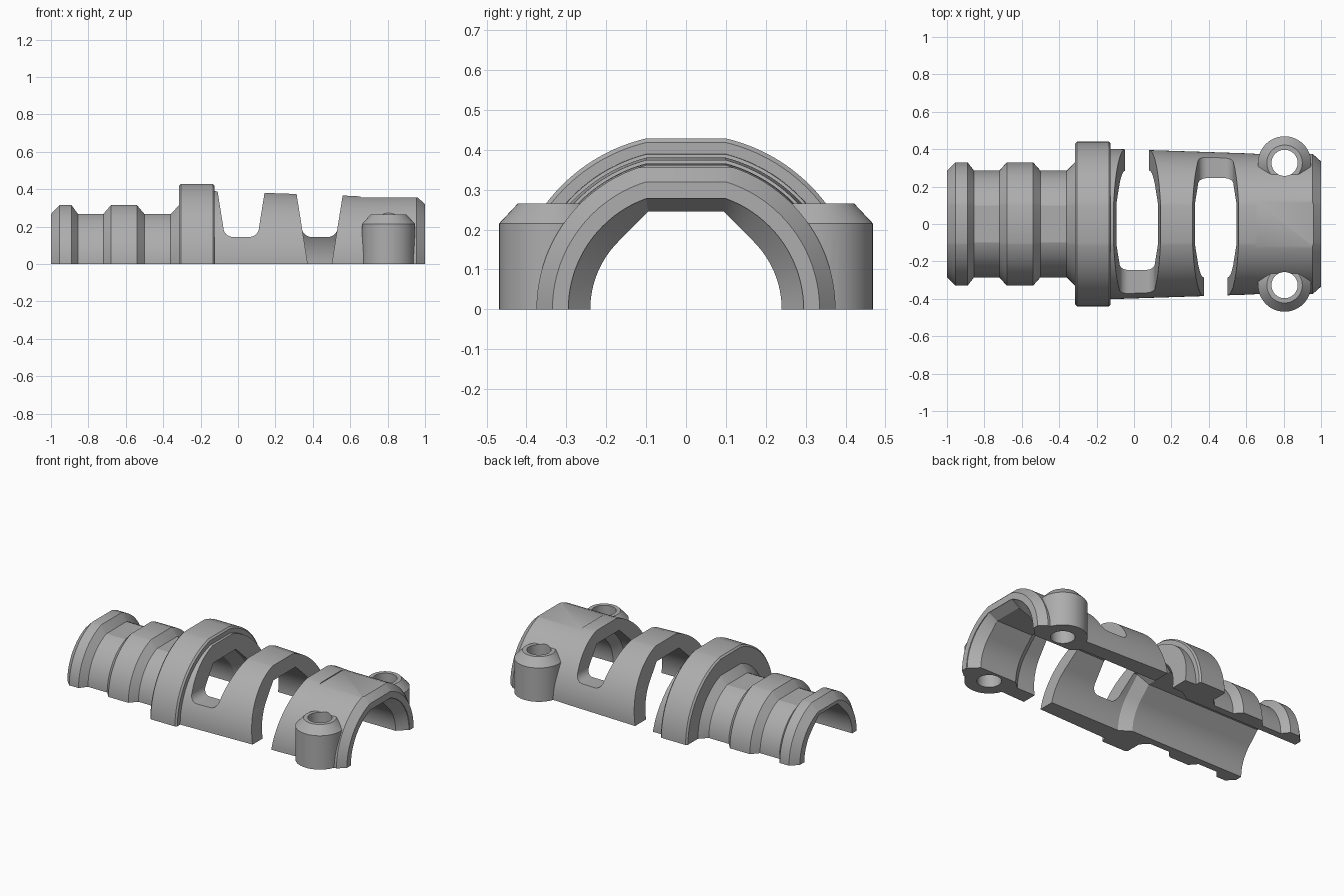
import bpy, bmesh, math

cube = bpy.data.objects.get("Cube")
if cube:
    bpy.data.objects.remove(cube, do_unlink=True)

FLAT = 0.1  # half width of the flattened crown


def new_object(name, bm):
    bmesh.ops.recalc_face_normals(bm, faces=bm.faces)
    mesh = bpy.data.meshes.new(name)
    bm.to_mesh(mesh)
    bm.free()
    ob = bpy.data.objects.new(name, mesh)
    bpy.context.collection.objects.link(ob)
    return ob


def loft(name, sections):
    """Skin a list of closed loops with equal point counts and cap both ends."""
    bm = bmesh.new()
    rings = [[bm.verts.new(p) for p in loop] for loop in sections]
    n = len(rings[0])
    for a, b in zip(rings, rings[1:]):
        for i in range(n):
            j = (i + 1) % n
            bm.faces.new((a[i], a[j], b[j], b[i]))
    bm.faces.new(rings[0])
    bm.faces.new(rings[-1])
    return new_object(name, bm)


def half_section(x, r, teardrop=False):
    """Arch across the axis: round, or with 45 degree shoulders, flat on top."""
    quarter = math.pi / 4
    side = [(r, -0.1)]
    side += [(r * math.cos(a), r * math.sin(a)) for a in
             (quarter * i / 16 for i in range(17))]
    s = r * math.sin(quarter)
    end = math.acos(FLAT / r)
    for i in range(1, 13):
        t = i / 12
        if teardrop:
            top = r * 1.02
            side.append((s - t * (top - s), s + t * (top - s)))
        else:
            a = quarter + t * (end - quarter)
            side.append((r * math.cos(a), r * math.sin(a)))
    loop = side + [(-y, z) for y, z in reversed(side)]
    return [(x, y, z) for y, z in loop]


def prism(name, outline, y0, y1):
    return loft(name, [[(x, y, z) for x, z in outline] for y in (y0, y1)])


def box(name, x0, x1, y0, y1, z0, z1):
    return prism(name, [(x0, z0), (x1, z0), (x1, z1), (x0, z1)], y0, y1)


def lathe(name, x, y, profile, seg=48):
    """Upright turned solid from (radius, height) pairs."""
    turns = [math.tau * i / seg for i in range(seg)]
    return loft(name, [[(x + r * math.cos(a), y + r * math.sin(a), z)
                        for a in turns] for r, z in profile])


def combine(target, other, operation):
    mod = target.modifiers.new(operation, 'BOOLEAN')
    mod.operation = operation
    mod.solver = 'EXACT'
    mod.object = other
    bpy.context.view_layer.objects.active = target
    bpy.ops.object.modifier_apply(modifier=mod.name)
    bpy.data.objects.remove(other, do_unlink=True)


# Ribbed sleeve, flange and tapered body in one stepped shell
outer = [(-1, .285), (-.955, .33), (-.89, .33), (-.855, .285), (-.72, .285),
         (-.68, .33), (-.54, .33), (-.5, .285), (-.36, .285), (-.315, .33),
         (-.315, .43), (-.305, .44), (-.135, .44), (-.125, .43), (-.125, .402),
         (.6, .378), (.655, .375), (.955, .375), (1, .335)]
shell = loft("half_shell", [half_section(x, r) for x, r in outer])

# Screw bosses with chamfered tops
for side in (-1, 1):
    boss = lathe("boss", .805, side * .327,
                 [(.142, -.1), (.142, .215), (.095, .265)])
    combine(shell, boss, 'UNION')

# Stepped bore: flared mouth, neck, wide chamber, long narrow channel
bore = loft("bore", [half_section(x, r, tear) for x, r, tear in (
    (1.1, .295, False), (.995, .295, False), (.94, .24, True), (.68, .24, True),
    (.63, .285, True), (-.12, .285, True), (-.19, .24, True), (-1.1, .24, True))])
combine(shell, bore, 'DIFFERENCE')

# Screw holes
for side in (-1, 1):
    combine(shell, lathe("hole", .805, side * .327, [(.07, -.2), (.07, .6)]),
            'DIFFERENCE')


def window(cx, open_side):
    """Tapered opening with a rounded sill, cut fully through on one side."""
    def half(z):
        return .064 + .16 * z
    sill, rad = .145, .05
    right = [(half(.6), .6), (half(sill + rad), sill + rad)]
    for i in range(1, 9):
        a = math.pi / 2 * i / 8
        right.append((half(sill + rad) - rad + rad * math.cos(a),
                      sill + rad - rad * math.sin(a)))
    outline = [(cx + x, z) for x, z in right]
    outline += [(cx - x, z) for x, z in reversed(right)]
    combine(shell, prism("window", outline, -.6, .6), 'DIFFERENCE')
    low = [(cx + s * half(z), z) for s, z in ((-1, -.2), (1, -.2), (1, .6), (-1, .6))]
    combine(shell, prism("slot", low, 0, open_side * .6), 'DIFFERENCE')


window(.017, 1)
window(.437, -1)

# Flat pad on the crown, then the level parting face
combine(shell, box("pad", .655, 1.2, -.3, .3, .356, .6), 'DIFFERENCE')
combine(shell, box("parting", -1.5, 1.5, -1, 1, -.5, 0), 'DIFFERENCE')

# Plain grey plastic
mat = bpy.data.materials.new("grey plastic")
grey = (.42, .42, .42, 1)
mat.use_nodes = True
mat.diffuse_color = grey
mat.node_tree.nodes["Principled BSDF"].inputs["Base Color"].default_value = grey
shell.data.materials.clear()
shell.data.materials.append(mat)

bpy.ops.object.select_all(action='DESELECT')
shell.select_set(True)
bpy.context.view_layer.objects.active = shell
bpy.ops.object.shade_smooth_by_angle(angle=math.radians(20))
